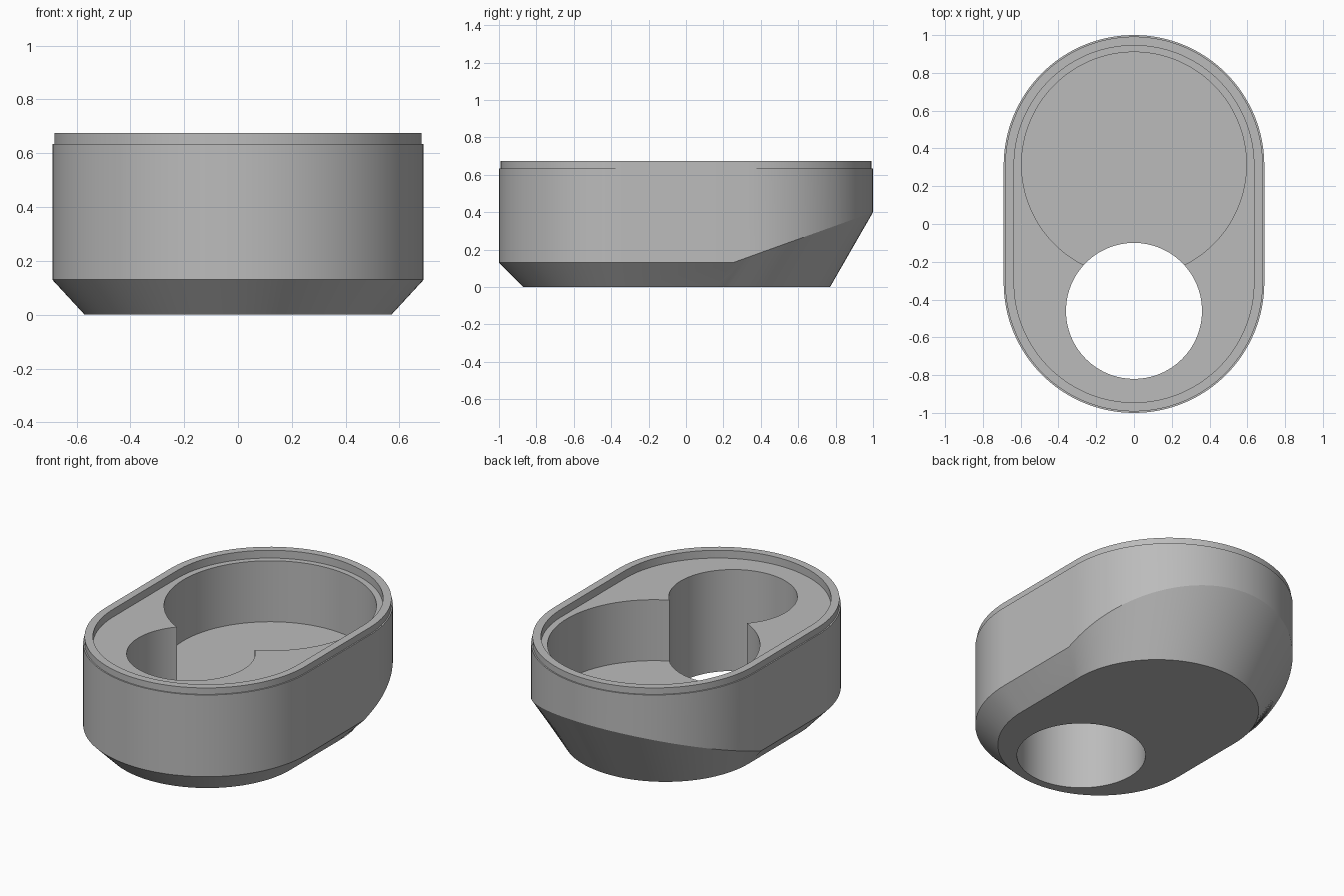
import bpy, bmesh, math

cube = bpy.data.objects.get("Cube")
if cube:
    bpy.data.objects.remove(cube, do_unlink=True)

grey = bpy.data.materials.new("plain grey")
grey.use_nodes = True
color = (0.5, 0.5, 0.5, 1)
grey.diffuse_color = color
grey.node_tree.nodes["Principled BSDF"].inputs["Base Color"].default_value = color

SEG = 64  # segments per half-round end


def stadium(radius, front, back, height, lead=0.0):
    """Rounded-end outline; height may be a function of y."""
    z = height if callable(height) else lambda y: height
    pts = [(radius, back - lead)]
    for centre, start in ((back, 0), (front, math.pi)):
        for i in range(SEG + 1):
            a = start + math.pi * i / SEG
            pts.append((radius * math.cos(a), centre + radius * math.sin(a)))
        if centre == back:
            pts.append((-radius, back - lead))
    return [(x, y, z(y)) for x, y in pts]


def sloped_edge(y):
    return 0.13 + 0.36 * max(0, y - 0.25)


# Outer shell: chamfered base, wall, stepped lip and shallow top recess
rings = [
    stadium(0.57, -0.30, 0.20, 0, 0.04),
    stadium(0.69, -0.31, 0.31, sloped_edge, 0.06),
    stadium(0.69, -0.31, 0.31, 0.635, 0.06),
    stadium(0.682, -0.31, 0.31, 0.635, 0.06),
    stadium(0.682, -0.31, 0.31, 0.675, 0.06),
    stadium(0.635, -0.31, 0.31, 0.675, 0.06),
    stadium(0.635, -0.31, 0.31, 0.627, 0.06),
]
bm = bmesh.new()
loops = [[bm.verts.new(p) for p in ring] for ring in rings]
count = len(loops[0])
for low, high in zip(loops, loops[1:]):
    for i in range(count):
        j = (i + 1) % count
        bm.faces.new((low[i], low[j], high[j], high[i]))
bm.faces.new(reversed(loops[0]))
bm.faces.new(loops[-1])
bmesh.ops.recalc_face_normals(bm, faces=bm.faces)
mesh = bpy.data.meshes.new("housing")
bm.to_mesh(mesh)
bm.free()
mesh.materials.append(grey)
housing = bpy.data.objects.new("housing", mesh)
bpy.context.collection.objects.link(housing)


def cut_cylinder(name, radius, y, bottom, top):
    bpy.ops.mesh.primitive_cylinder_add(
        vertices=128, radius=radius, depth=top - bottom,
        location=(0, y, (top + bottom) / 2))
    cutter = bpy.context.object
    cutter.name = name
    cutter.hide_render = True
    cutter.data.materials.append(grey)
    bpy.context.view_layer.objects.active = housing
    mod = housing.modifiers.new(name, 'BOOLEAN')
    mod.operation = 'DIFFERENCE'
    mod.solver = 'EXACT'
    mod.object = cutter
    bpy.ops.object.modifier_apply(modifier=mod.name)
    bpy.data.objects.remove(cutter, do_unlink=True)


# Large blind pocket at the back, through hole at the front
cut_cylinder("pocket_cutter", 0.595, 0.315, 0.25, 1)
cut_cylinder("hole_cutter", 0.36, -0.46, -0.5, 1.2)

bpy.ops.object.select_all(action='DESELECT')
housing.select_set(True)
bpy.context.view_layer.objects.active = housing
bpy.ops.object.shade_smooth_by_angle(angle=math.radians(20))
